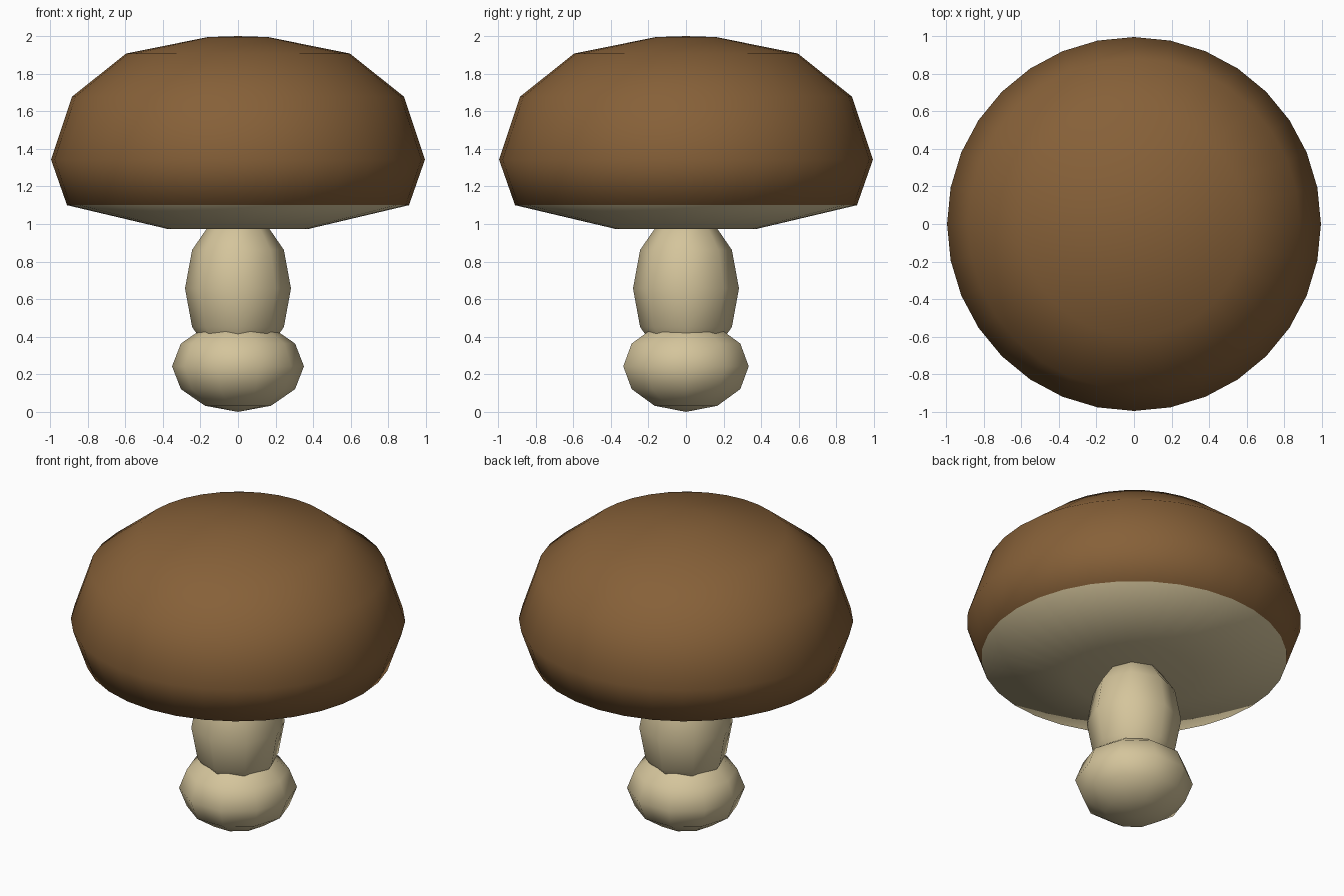
import bpy, bmesh, math

if "Cube" in bpy.data.objects:
    bpy.data.objects.remove(bpy.data.objects["Cube"])


def material(name, rgb):
    m = bpy.data.materials.new(name)
    m.diffuse_color = (*rgb, 1)
    m.use_nodes = True
    m.node_tree.nodes["Principled BSDF"].inputs["Base Color"].default_value = m.diffuse_color
    return m


brown = material("cap_brown", (0.24, 0.118, 0.04))
cream = material("stem_cream", (0.66, 0.555, 0.33))


def lathe(name, profile, sides, mats):
    """Revolve (radius, z) points, pole to pole, around z."""
    bm = bmesh.new()
    rings = []
    for r, z in profile:
        n = sides if r > 0 else 1
        rings.append([bm.verts.new((r * math.cos(math.tau * i / sides),
                                    r * math.sin(math.tau * i / sides), z)) for i in range(n)])
    for a, b in zip(rings, rings[1:]):
        for i in range(sides):
            j = (i + 1) % sides
            corners = [a[i % len(a)], a[j % len(a)], b[j % len(b)], b[i % len(b)]]
            bm.faces.new(list(dict.fromkeys(corners)))
    bmesh.ops.recalc_face_normals(bm, faces=bm.faces)
    me = bpy.data.meshes.new(name)
    bm.to_mesh(me)
    bm.free()
    for m in mats:
        me.materials.append(m)
    me.shade_smooth()
    ob = bpy.data.objects.new(name, me)
    bpy.context.collection.objects.link(ob)
    return ob


def ball_profile(radius, z, half_height):
    steps = [math.pi * k / 6 for k in range(7)]
    return [(0 if k in (0, 6) else radius * math.sin(a), z - half_height * math.cos(a))
            for k, a in enumerate(steps)]


# Cap: brown dome with a cream underside below the rim
cap = lathe("cap", [(0, 0.973), (0.372, 0.973), (0.91, 1.10), (0.995, 1.343), (0.883, 1.678),
                    (0.596, 1.907), (0.16, 1.995), (0, 2.0)], 32, [brown, cream])
for p in cap.data.polygons:
    p.material_index = 1 if p.center.z < 1.1 else 0

# Stem and the bulb at its foot
lathe("stem", ball_profile(0.282, 0.657, 0.41), 8, [cream])
lathe("stem_bulb", ball_profile(0.351, 0.2425, 0.2425), 10, [cream])
